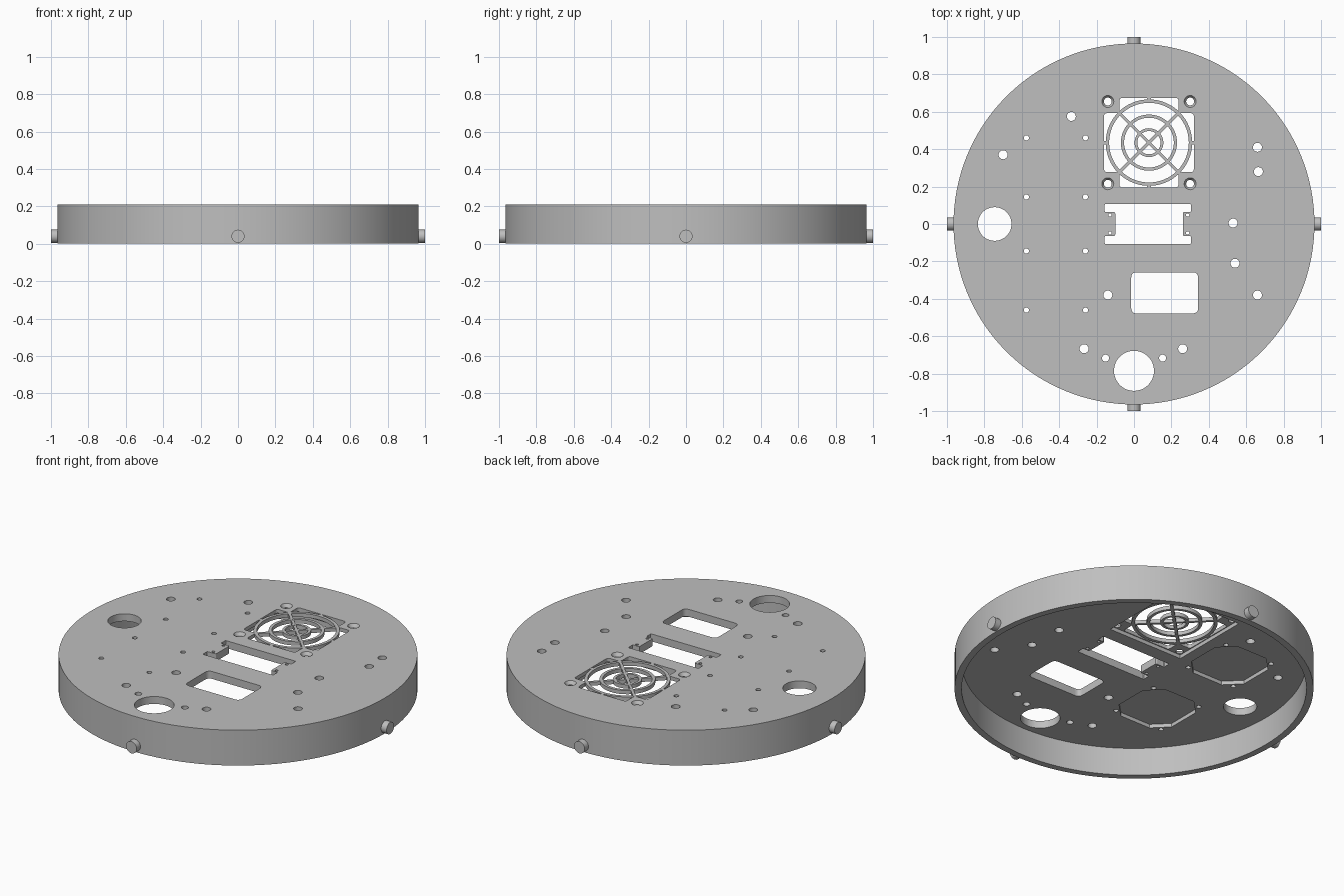
import bpy, bmesh, math
from mathutils import Vector, Matrix

if "Cube" in bpy.data.objects:
    bpy.data.objects.remove(bpy.data.objects["Cube"], do_unlink=True)

grey = bpy.data.materials.new("plain_grey")
grey.use_nodes = True
grey.diffuse_color = (0.52, 0.52, 0.52, 1)
grey.node_tree.nodes["Principled BSDF"].inputs["Base Color"].default_value = grey.diffuse_color

TOP, DECK = 0.21, 0.166          # upper face and underside of the deck
OUT, INN = 0.965, 0.927          # rim radii
GRILL = 0.188                    # underside of the fan grille
FAN = Vector((0.08, 0.435))


def finish(bm, name):
    bmesh.ops.recalc_face_normals(bm, faces=bm.faces)
    me = bpy.data.meshes.new(name)
    bm.to_mesh(me)
    bm.free()
    me.materials.append(grey)
    ob = bpy.data.objects.new(name, me)
    bpy.context.collection.objects.link(ob)
    return ob


def activate(ob):
    bpy.ops.object.select_all(action='DESELECT')
    ob.select_set(True)
    bpy.context.view_layer.objects.active = ob


def smooth(ob):
    activate(ob)
    bpy.ops.object.shade_smooth_by_angle(angle=math.radians(30))


def lathe(name, profile, steps, centre=(0, 0)):
    """Spin a closed (radius, z) profile; a zero radius makes a pole."""
    bm = bmesh.new()
    vs = [bm.verts.new((r, 0, z)) for r, z in profile]
    es = [bm.edges.new((vs[i], vs[(i + 1) % len(vs)])) for i in range(len(vs))
          if profile[i][0] or profile[(i + 1) % len(vs)][0]]
    bmesh.ops.spin(bm, geom=vs + es, cent=(0, 0, 0), axis=(0, 0, 1),
                   angle=math.tau, steps=steps, use_duplicate=False)
    bmesh.ops.remove_doubles(bm, verts=bm.verts, dist=1e-5)
    bmesh.ops.translate(bm, verts=bm.verts, vec=(*centre, 0))
    return finish(bm, name)


def prism(bm, pts, z0, z1):
    """Extrude a flat outline between two heights."""
    lo = [bm.verts.new((x, y, z0)) for x, y in pts]
    hi = [bm.verts.new((x, y, z1)) for x, y in pts]
    bm.faces.new(lo[::-1])
    bm.faces.new(hi)
    for i in range(len(pts)):
        j = (i + 1) % len(pts)
        bm.faces.new((lo[i], lo[j], hi[j], hi[i]))


def circle(x, y, r, n=24):
    return [(x + r * math.cos(math.tau * i / n), y + r * math.sin(math.tau * i / n)) for i in range(n)]


def rect(x0, y0, x1, y1):
    return [(x0, y0), (x1, y0), (x1, y1), (x0, y1)]


def rounded(pts, r, n=6):
    """Round every corner of an outline."""
    out = []
    pts = [Vector(p) for p in pts]
    for i, p in enumerate(pts):
        a = p + (pts[i - 1] - p).normalized() * r
        b = p + (pts[(i + 1) % len(pts)] - p).normalized() * r
        for k in range(n + 1):
            t = k / n
            out.append(tuple(a * (1 - t) ** 2 + p * 2 * t * (1 - t) + b * t * t))
    return out


def cut(target, bm):
    cutter = finish(bm, "cutter")
    cutter.hide_render = True
    activate(target)
    mod = target.modifiers.new("cut", 'BOOLEAN')
    mod.operation, mod.solver, mod.object = 'DIFFERENCE', 'EXACT', cutter
    bpy.ops.object.modifier_apply(modifier=mod.name)
    bpy.data.objects.remove(cutter, do_unlink=True)


# Round deck with a downward rim
body = lathe("round_deck", [(0, DECK), (INN, DECK), (INN, 0), (OUT, 0), (OUT, TOP), (0, TOP)], 128)

# Underside pockets: fan seat and two clipped-corner board seats, plus fan screw countersinks
corners = [FAN + Vector((sx, sy)) * 0.22 for sx in (-1, 1) for sy in (-1, 1)]
BOARD_X, BOARD_Y, PITCH = -0.4175, 0.3025, 0.158
bm = bmesh.new()
h = 0.245
prism(bm, rect(FAN.x - h, FAN.y - h, FAN.x + h, FAN.y + h), 0.1, GRILL)
h, c = 0.185, 0.1
for s in (-1, 1):
    clipped = [(h, c), (c, h), (-c, h), (-h, c), (-h, -c), (-c, -h), (c, -h), (h, -c)]
    prism(bm, [(BOARD_X + x, s * BOARD_Y + y) for x, y in clipped], 0.1, GRILL)
for p in corners:
    bmesh.ops.create_cone(bm, cap_ends=True, segments=24, radius1=0.021, radius2=0.034, depth=0.02,
                          matrix=Matrix.Translation((p.x, p.y, TOP - 0.007)))
cut(body, bm)

# Openings right through the deck
openings = [circle(-0.745, 0, 0.09, 48), circle(0, -0.785, 0.107, 48),
            rounded(rect(-0.015, -0.478, 0.343, -0.258), 0.03)]
for x, y in [(-0.335, 0.575), (-0.7, 0.37), (0.66, 0.41), (0.665, 0.28), (0.53, 0.005), (0.54, -0.21),
             (0.66, -0.38), (-0.14, -0.38), (-0.267, -0.667), (0.26, -0.667)]:
    openings.append(circle(x, y, 0.024))
for x in (-0.152, 0.153):
    openings.append(circle(x, -0.717, 0.019))
for s in (-1, 1):
    for dx in (-PITCH, PITCH):
        for dy in (-PITCH, PITCH):
            openings.append(circle(BOARD_X + dx, s * BOARD_Y + dy, 0.014, 16))
    for x in (-0.128, 0.287):
        openings.append(circle(x, s * 0.048, 0.009, 12))
openings += [circle(p.x, p.y, 0.021) for p in corners]

# Centre slot with a tab at each end
l, r, li, ri, t, m = -0.157, 0.305, -0.1, 0.262, 0.107, 0.064
openings.append(rounded([(l, -t), (r, -t), (r, -m), (ri, -m), (ri, m), (r, m),
                         (r, t), (l, t), (l, m), (li, m), (li, -m), (l, -m)], 0.008, 3))

# Cross-shaped fan window
w, a = 0.24, 0.158
cross = [(a, -w), (a, -a), (w, -a), (w, a), (a, a), (a, w),
         (-a, w), (-a, a), (-w, a), (-w, -a), (-a, -a), (-a, -w)]
openings.append(rounded([FAN + Vector(p) for p in cross], 0.018, 4))
bm = bmesh.new()
for outline in openings:
    prism(bm, outline, 0.1, 0.3)
cut(body, bm)
smooth(body)

# Fan grille rings
for i, (ri, ro) in enumerate([(0.062, 0.077), (0.133, 0.15), (0.213, 0.231)]):
    smooth(lathe(f"grille_ring_{i + 1}", [(ri, GRILL), (ro, GRILL), (ro, TOP), (ri, TOP)], 64, FAN))

# Fan grille diagonal bars and short edge links
bm = bmesh.new()


def bar(r0, r1, half, angle):
    rot = Matrix.Rotation(angle, 2)
    prism(bm, [FAN + rot @ Vector(p) for p in rect(r0, -half, r1, half)], GRILL + 0.0005, TOP - 0.0005)


for k in range(2):
    bar(-0.232, 0.232, 0.008, math.pi / 4 + k * math.pi / 2)
for k in range(4):
    bar(0.222, 0.243, 0.01, k * math.pi / 2)
finish(bm, "grille_bars")

# Four locating pegs around the rim
for k, side in enumerate(("left", "back", "right", "front")):
    bm = bmesh.new()
    spin = Matrix.Rotation(k * math.pi / 2, 4, 'Z')
    bmesh.ops.create_cone(bm, cap_ends=True, segments=32, radius1=0.035, radius2=0.035, depth=0.06,
                          matrix=spin @ Matrix.Translation((0.97, 0, 0.04)) @ Matrix.Rotation(math.pi / 2, 4, 'Y'))
    smooth(finish(bm, side + "_peg"))
